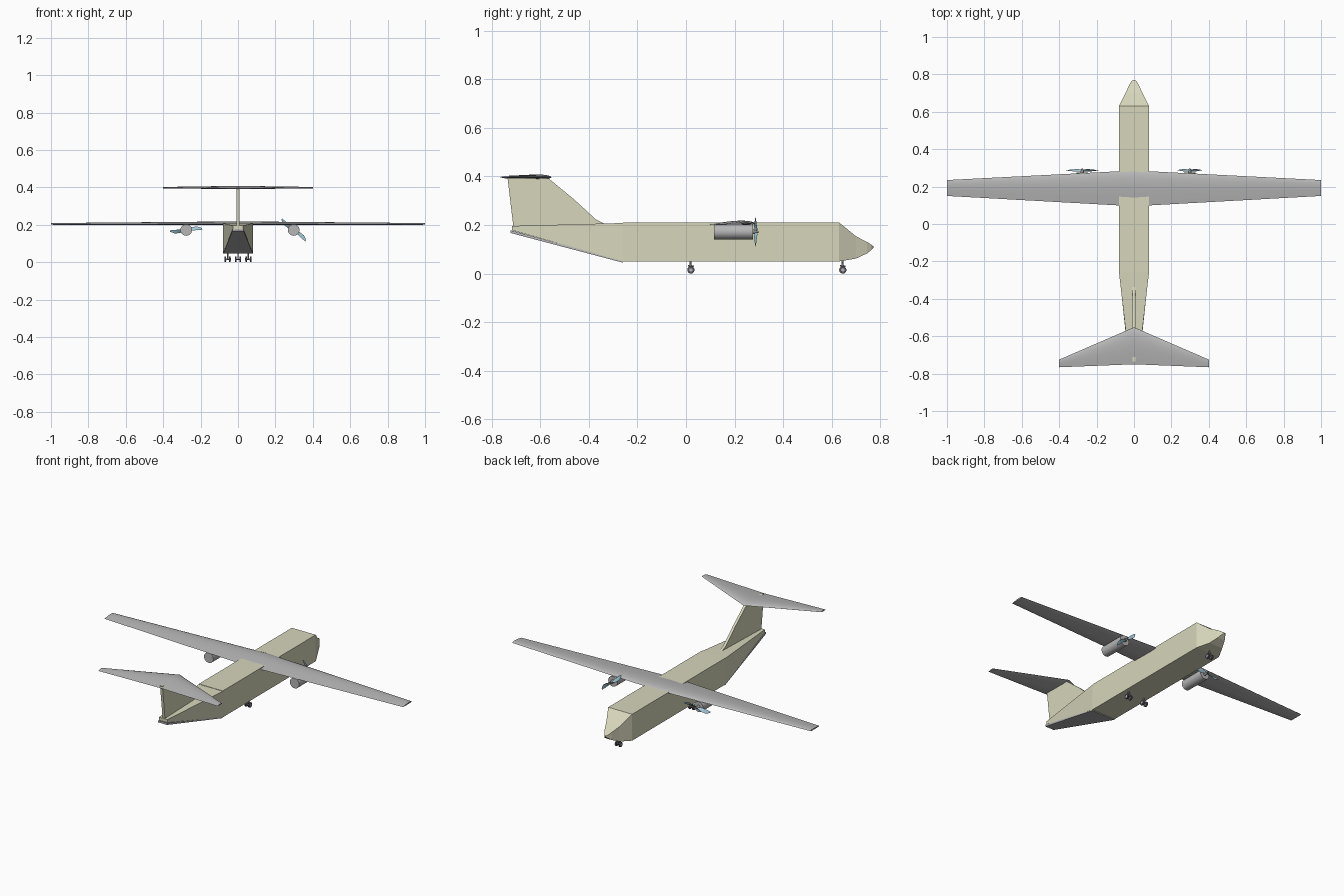
import bpy, bmesh, math
from mathutils import Vector, Matrix

cube = bpy.data.objects.get("Cube")
if cube:
    bpy.data.objects.remove(cube)


def material(name, rgb):
    m = bpy.data.materials.new(name)
    m.use_nodes = True
    m.diffuse_color = (*rgb, 1)
    m.node_tree.nodes["Principled BSDF"].inputs["Base Color"].default_value = (*rgb, 1)
    return m


TAN = material("tan", (0.68, 0.67, 0.50))
GREY = material("light grey", (0.47, 0.47, 0.47))
BLUE = material("pale blue", (0.36, 0.58, 0.68))
DARK = material("dark grey", (0.09, 0.08, 0.10))
STEEL = material("strut grey", (0.28, 0.28, 0.27))


def finish(name, bm, mat, smooth=False):
    bmesh.ops.recalc_face_normals(bm, faces=bm.faces)
    mesh = bpy.data.meshes.new(name)
    bm.to_mesh(mesh)
    bm.free()
    mesh.materials.append(mat)
    ob = bpy.data.objects.new(name, mesh)
    bpy.context.collection.objects.link(ob)
    if smooth:
        bpy.ops.object.select_all(action="DESELECT")
        ob.select_set(True)
        bpy.context.view_layer.objects.active = ob
        bpy.ops.object.shade_smooth_by_angle(angle=math.radians(40))
    return ob


def loft(name, sections, mat, smooth=False, matrix=None):
    """Skin a row of equal-sized closed sections and cap both ends."""
    bm = bmesh.new()
    rings = [[bm.verts.new(p) for p in s] for s in sections]
    n = len(rings[0])
    for a, b in zip(rings, rings[1:]):
        for i in range(n):
            j = (i + 1) % n
            bm.faces.new((a[i], a[j], b[j], b[i]))
    bm.faces.new(rings[0])
    bm.faces.new(rings[-1])
    if matrix:
        bm.transform(matrix)
    return finish(name, bm, mat, smooth)


def box_section(y, w, z0, z1):
    return [(-w, y, z0), (w, y, z0), (w, y, z1), (-w, y, z1)]


def rod(name, a, b, r, mat, sides=12, r2=None):
    a, b = Vector(a), Vector(b)
    d = b - a
    bm = bmesh.new()
    m = Matrix.Translation((a + b) / 2) @ d.to_track_quat("Z", "Y").to_matrix().to_4x4()
    bmesh.ops.create_cone(bm, cap_ends=True, segments=sides, radius1=r,
                          radius2=r if r2 is None else r2, depth=d.length, matrix=m)
    return finish(name, bm, mat, True)


# Airfoil as (fraction from leading edge, height as share of thickness)
FOIL = [(0, 0.3), (0.03, 0.6), (0.1, 0.82), (0.2, 0.96), (0.33, 1), (0.5, 0.9),
        (0.7, 0.66), (0.88, 0.4), (1, 0.22), (0.98, 0.12), (0.6, 0.02), (0.25, 0), (0.05, 0.08)]


def foil_section(x, lead, trail, z, thick):
    return [(x, lead + (trail - lead) * f, z + thick * h) for f, h in FOIL]


def surface(name, span, root, tip):
    loft(name, [foil_section(-span, *tip), foil_section(0, *root),
                foil_section(span, *tip)], GREY, True)


# Fuselage: square cabin, tapering tail and faceted nose
loft("fuselage", [box_section(*s) for s in (
    (-0.715, 0.028, 0.178, 0.196), (-0.26, 0.08, 0.05, 0.208), (-0.26, 0.08, 0.05, 0.21),
    (0.63, 0.08, 0.05, 0.21))], TAN)
loft("nose", [box_section(*s) for s in (
    (0.63, 0.08, 0.05, 0.21), (0.70, 0.045, 0.062, 0.153), (0.745, 0.025, 0.083, 0.13),
    (0.764, 0.013, 0.098, 0.118), (0.771, 0.003, 0.106, 0.112))], TAN)

# Loading ramp under the tail
loft("loading_ramp", [box_section(-0.722, 0.03, 0.167, 0.178),
                      box_section(-0.26, 0.079, 0.045, 0.052)], GREY)

# Wing and high tailplane
surface("wing", 1.0, (0.286, 0.095, 0.199, 0.019), (0.235, 0.15, 0.2, 0.009))
surface("tailplane", 0.4, (-0.552, -0.75, 0.39, 0.018), (-0.725, -0.766, 0.395, 0.007))

# Fin with a swept dorsal fillet
fin = [(-0.71, 0.19), (-0.735, 0.4), (-0.57, 0.395), (-0.46, 0.305),
       (-0.37, 0.222), (-0.33, 0.203)]
loft("fin", [[(x, y, z) for y, z in fin] for x in (-0.008, 0.008)], TAN)

# Engines with two-bladed propellers
for side, x, angle in (("right", -0.277, 6), ("left", 0.298, -40)):
    zc = 0.172
    rod(side + "_engine", (x, 0.115, zc), (x, 0.275, zc), 0.031, GREY, 24)
    rod(side + "_spinner", (x, 0.273, zc), (x, 0.298, zc), 0.011, STEEL, 12, 0.004)
    for k in (0, 180):
        place = (Matrix.Translation((x, 0.287, zc))
                 @ Matrix.Rotation(-math.radians(angle + k), 4, "Y"))
        blade = []
        for r, chord, twist, sweep in ((0.004, 0.005, 60, 0), (0.03, 0.011, 40, 0.003),
                                       (0.06, 0.011, 22, 0.003), (0.086, 0.004, 12, -0.003)):
            t = math.radians(twist)
            c, s = math.cos(t), math.sin(t)
            blade.append([(r, u * s + v * c, sweep + u * c - v * s) for u, v in (
                (-chord, 0), (0, 0.0015), (chord, 0), (0, -0.0015))])
        loft(side + "_propeller_blade", blade, BLUE, True, place)

# Landing gear: forked strut and twin wheels
for name, x, y in (("nose", 0, 0.645), ("right_main", -0.055, 0.02), ("left_main", 0.055, 0.02)):
    rod(name + "_strut", (x, y, 0.055), (x, y - 0.003, 0.027), 0.004, STEEL)
    rod(name + "_brace", (x, y - 0.012, 0.032), (x, y + 0.012, 0.03), 0.003, STEEL)
    for dy in (-0.012, 0.012):
        rod(name + "_fork", (x, y, 0.036), (x, y + dy, 0.014), 0.003, STEEL)
    rod(name + "_axle", (x - 0.014, y, 0.015), (x + 0.014, y, 0.015), 0.003, STEEL)
    for dx in (-0.012, 0.012):
        rod(name + "_wheel", (x + dx - 0.004, y, 0.015), (x + dx + 0.004, y, 0.015),
            0.015, DARK, 16)
        rod(name + "_hub", (x + dx - 0.005, y, 0.015), (x + dx + 0.005, y, 0.015),
            0.007, GREY, 12)
